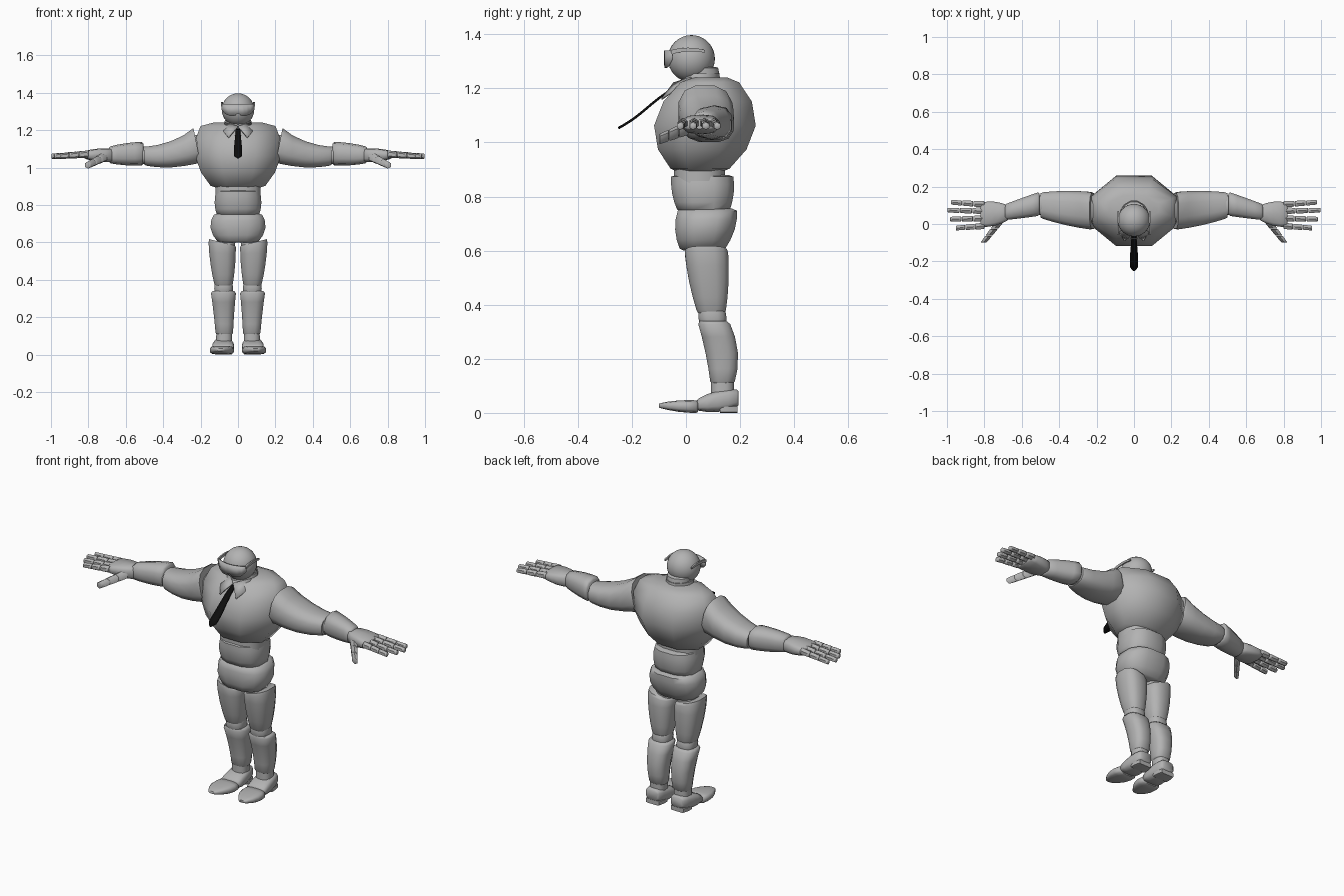
import bpy, bmesh, math
from mathutils import Vector

if "Cube" in bpy.data.objects:
    bpy.data.objects.remove(bpy.data.objects["Cube"])


def material(name, value):
    mat = bpy.data.materials.new(name)
    mat.use_nodes = True
    colour = (value, value, value, 1)
    mat.diffuse_color = colour
    mat.node_tree.nodes["Principled BSDF"].inputs["Base Color"].default_value = colour
    return mat


GREY = material("mid_grey", .45)
BLACK = material("tie_black", .004)


def finish(ob, mat=GREY, mirror=False, thick=0, angle=55):
    ob.data.materials.append(mat)
    bpy.ops.object.select_all(action='DESELECT')
    ob.select_set(True)
    bpy.context.view_layer.objects.active = ob
    bpy.ops.object.shade_smooth_by_angle(angle=math.radians(angle))
    if thick:
        solid = ob.modifiers.new("thickness", 'SOLIDIFY')
        solid.thickness, solid.offset = thick, 0
    if mirror:
        ob.modifiers.new("mirror", 'MIRROR')


def skin(name, rows, closed=True, **look):
    """Skin equal rows of points; closed rows become a capped solid."""
    bm = bmesh.new()
    rows = [[bm.verts.new(p) for p in row] for row in rows]
    n = len(rows[0])
    for low, high in zip(rows, rows[1:]):
        for i in range(n if closed else n - 1):
            j = (i + 1) % n
            bm.faces.new((low[i], low[j], high[j], high[i]))
    if closed:
        bm.faces.new(rows[0])
        bm.faces.new(rows[-1])
    bmesh.ops.recalc_face_normals(bm, faces=bm.faces)
    mesh = bpy.data.meshes.new(name)
    bm.to_mesh(mesh)
    bm.free()
    ob = bpy.data.objects.new(name, mesh)
    bpy.context.collection.objects.link(ob)
    finish(ob, **look)


def through(values, t):
    """Smooth curve through start, middle and end values."""
    a, b, c = values
    return a * (1 - t) * (1 - 2 * t) + 4 * b * t * (1 - t) + c * t * (2 * t - 1)


def segment(name, start, end, width, depth, sides=12, square=.75, tip=.85,
            bow=(0, 0, 0), slant=0, **look):
    """Swelling body segment with softened ends; slant tilts its far rim."""
    start, end, bow = Vector(start), Vector(end), Vector(bow)
    span = end - start
    main = max(range(3), key=lambda k: abs(span[k]))
    side, up = [k for k in range(3) if k != main]
    reach = math.cos(math.pi / sides) ** square
    rows = []
    for t in (0, .05, .25, .5, .75, .95, 1):
        centre = start + span * t + bow * 4 * t * (1 - t)
        scale = (tip if t in (0, 1) else 1) / reach
        row = []
        for i in range(sides):
            turn = math.tau * (i + .5) / sides
            c, s = math.cos(turn), math.sin(turn)
            p = centre.copy()
            across = scale * through(width, t) * math.copysign(abs(c) ** square, c)
            rise = scale * through(depth, t) * math.copysign(abs(s) ** square, s)
            p[side] += across
            p[up] += rise
            p[main] += slant * t ** 8 * (across if main == 2 else rise)
            row.append(p)
        rows.append(row)
    skin(name, rows, **look)


def paired(name, *args, **options):
    segment(name, *args, mirror=True, **options)


# Head, neck and collar
bpy.ops.mesh.primitive_uv_sphere_add(segments=32, ring_count=16, radius=.087, location=(0, .02, 1.31))
bpy.context.object.name = "head"
finish(bpy.context.object)
segment("neck", start=(0, .07, 1.2), end=(0, .055, 1.28), width=[.063] * 3, depth=[.063] * 3, square=1)
segment("collar_band", start=(0, .05, 1.2), end=(0, .055, 1.255),
        width=(.08, .075, .07), depth=(.075, .07, .07), square=1, tip=1)
skin("collar_flap", [[(0, -.045, 1.22), (.07, .02, 1.24)], [(.05, -.09, 1.16), (.08, -.04, 1.195)]],
     closed=False, thick=.006, mirror=True)

# Glasses: wrapped lens with a nose notch, and side arms
lens = []
for step in range(9):
    u = step / 4 - 1
    notch = .015 * (step == 4)
    x, y = .088 * u, .028 * u * u - .078
    lens.append([(x, y, 1.34), (x, y, 1.275 + .035 * u ** 4 + notch)])
skin("glasses_lens", lens, closed=False, thick=.006)
paired("glasses_arm", start=(.087, -.055, 1.334), end=(.084, .07, 1.337), bow=(0, 0, .008),
       width=[.004] * 3, depth=(.008, .007, .005), sides=4)

# Tie blowing forward: narrow below the knot, widening to a pointed end
tie = []
for step in range(11):
    t = step / 10
    half = .015 if step == 0 else .004 if step == 10 else .01 + .012 * min(1, 1.5 * t)
    y, z = -.035 - .215 * t, 1.205 - .152 * t + .005 * math.sin(math.tau * t)
    tie.append([(-half, y, z), (half, y, z)])
skin("tie", tie, closed=False, thick=.009, mat=BLACK)

# Chest, waist and hips
segment("chest", start=(0, .05, .885), end=(0, .09, 1.24), width=(.13, .23, .19), depth=(.09, .188, .09),
        sides=8, square=1, tip=.7, angle=65)
segment("upper_waist", start=(0, .05, .84), end=(0, .05, .93),
        width=[.12] * 3, depth=[.095] * 3)
segment("belly", start=(0, .065, .745), end=(0, .06, .88),
        width=(.112, .125, .114), depth=(.095, .114, .114))
segment("lower_waist", start=(0, .07, .69), end=(0, .065, .78),
        width=[.11] * 3, depth=[.09] * 3)
segment("hips", start=(0, .06, .6), end=(0, .08, .755),
        width=(.105, .147, .125), depth=(.08, .11, .108))

# Legs
paired("hip_joint", start=(.07, .07, .55), end=(.06, .07, .64),
       width=[.05] * 3, depth=[.06] * 3)
paired("thigh", start=(.077, .094, .37), end=(.085, .075, .6),
       width=(.048, .066, .073), depth=(.052, .073, .08), tip=.95, slant=.25)
paired("knee", start=(.077, .1, .32), end=(.077, .095, .39),
       width=(.045, .05, .045), depth=(.045, .052, .045))
paired("shin", start=(.073, .134, .105), end=(.078, .1, .34), bow=(0, .015, 0),
       width=(.046, .055, .068), depth=(.043, .06, .058))
paired("ankle", start=(.075, .135, .06), end=(.074, .135, .12),
       width=[.042] * 3, depth=[.042] * 3)
paired("rear_foot", start=(.08, .04, .03), end=(.078, .195, .055),
       width=(.055, .056, .04), depth=(.02, .039, .03), square=.6)
paired("heel", start=(.078, .125, .013), end=(.078, .19, .013),
       width=(.048, .048, .04), depth=[.013] * 3, sides=8, square=.3, tip=1)
paired("toe_cap", start=(.095, -.1, .027), end=(.083, .045, .023),
       width=(.02, .06, .058), depth=(.008, .021, .023), square=.6)

# Arms and palms
paired("shoulder_joint", start=(.18, .07, 1.11), end=(.27, .07, 1.1),
       width=[.07] * 3, depth=[.07] * 3)
paired("upper_arm", start=(.5, .1, 1.062), end=(.22, .07, 1.12), bow=(0, 0, -.02),
       width=(.068, .092, .1), depth=(.05, .07, .095), tip=.95, slant=.2)
paired("elbow", start=(.48, .1, 1.065), end=(.56, .1, 1.07),
       width=[.052] * 3, depth=[.046] * 3)
paired("forearm", start=(.69, .063, 1.068), end=(.505, .108, 1.075),
       width=(.042, .054, .064), depth=(.042, .057, .06), sides=10)
paired("palm", start=(.67, .06, 1.066), end=(.82, .05, 1.068),
       width=(.038, .064, .064), depth=(.034, .034, .02), sides=10, square=.6)


def digit(name, root, end, thickness):
    """Three tapering segments in a row, with small gaps."""
    root, end = Vector(root), Vector(end)
    for joint in range(3):
        r = thickness * (1 - .1 * joint)
        paired(f"{name}_{joint + 1}", root.lerp(end, joint / 3), root.lerp(end, (joint + .96) / 3),
               width=(r, r, r * .9), depth=(r, r, r * .9), sides=6, tip=.8, square=1)


# Fingers fan out slightly; the thumb reaches forward and down
for name, y, tip_x in (("index", -.01, .955), ("middle", .03, .985), ("ring", .07, 1), ("little", .105, .98)):
    digit(name + "_finger", (.8, y, 1.072), (tip_x, 1.2 * y - .01, 1.06), thickness=.0165)
digit("thumb", (.72, .01, 1.055), (.805, -.1, 1.012), thickness=.022)
